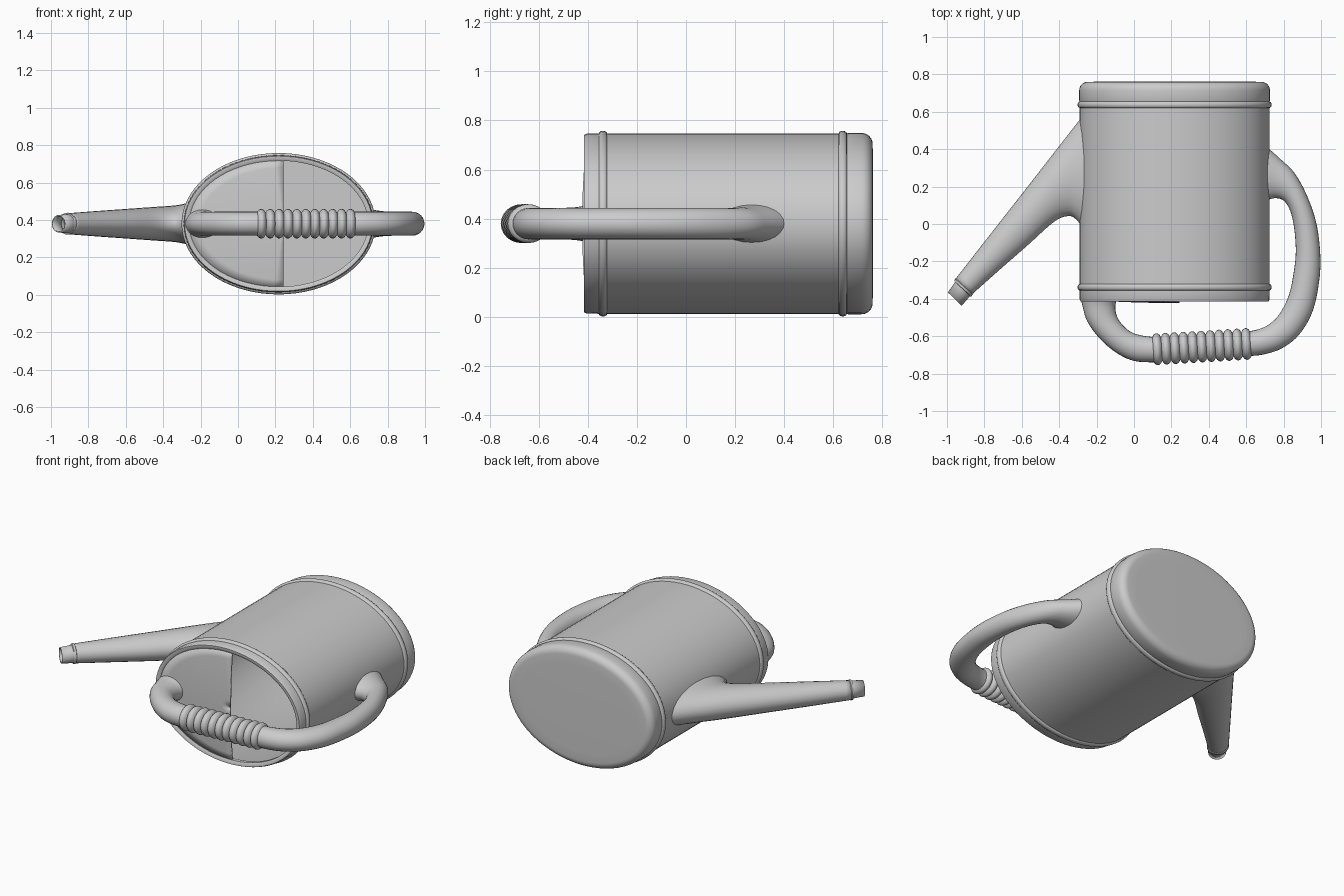
import bpy, bmesh, math
from mathutils import Vector

if "Cube" in bpy.data.objects:
    bpy.data.objects.remove(bpy.data.objects["Cube"])

CX, CZ, RX, RZ = 0.217, 0.38, 0.508, 0.367   # body centre and half sizes


def skin(name, rings, cap_start=False, cap_end=False, closed=True, thick=0.0, angle=40):
    """Bridge successive rings of points into one smooth object."""
    bm = bmesh.new()
    vs = [[bm.verts.new(p) for p in r] for r in rings]
    n = len(rings[0])
    for a, b in zip(vs, vs[1:]):
        for i in range(n if closed else n - 1):
            j = (i + 1) % n
            bm.faces.new((a[i], a[j], b[j], b[i]))
    if cap_start:
        bm.faces.new(vs[0])
    if cap_end:
        bm.faces.new(vs[-1])
    bmesh.ops.recalc_face_normals(bm, faces=bm.faces)
    me = bpy.data.meshes.new(name)
    bm.to_mesh(me)
    bm.free()
    ob = bpy.data.objects.new(name, me)
    bpy.context.collection.objects.link(ob)
    if thick:
        m = ob.modifiers.new("wall", 'SOLIDIFY')
        m.thickness = thick
    bpy.ops.object.select_all(action='DESELECT')
    ob.select_set(True)
    bpy.context.view_layer.objects.active = ob
    bpy.ops.object.shade_smooth_by_angle(angle=math.radians(angle))
    return ob


def smooth_path(st, steps=5):
    """Catmull-Rom interpolation of stations."""
    out = []
    for i in range(len(st) - 1):
        p = [st[max(0, min(len(st) - 1, i + k))] for k in (-1, 0, 1, 2)]
        for s in range(steps):
            t = s / steps
            out.append([0.5 * (2 * b + (c - a) * t + (2 * a - 5 * b + 4 * c - d) * t * t
                               + (3 * b - a - 3 * c + d) * t ** 3) for a, b, c, d in zip(*p)])
    return out + [list(st[-1])]


def loft(stations, n=24):
    """Rings from stations: outer edge x, y, inner edge x, y, half height."""
    rings = []
    for ax, ay, bx, by, h in stations:
        a, b = Vector((ax, ay, CZ)), Vector((bx, by, CZ))
        c, u = (a + b) / 2, (a - b) / 2
        rings.append([c + u * math.cos(k * math.tau / n)
                      + Vector((0, 0, h * math.sin(k * math.tau / n))) for k in range(n)])
    return rings


def oval(y, off, n=72):
    return [(CX + (RX + off) * math.cos(k * math.tau / n), y,
             CZ + (RZ + off) * math.sin(k * math.tau / n)) for k in range(n)]


# Hollow body: inside floor, inner wall, front rim, two beads, rounded base
profile = [(0.70, -0.02), (-0.36, -0.02), (-0.385, -0.03), (-0.408, -0.03), (-0.415, -0.018),
           (-0.415, -0.006), (-0.405, -0.001)]
for y0 in (-0.338, 0.638):
    profile += [(y0 + 0.017 * math.cos(a), 0.011 * math.sin(a))
                for a in [math.pi * (1 - k / 6) for k in range(7)]]
profile += [(0.66, 0.002), (0.715, 0.002)]
profile += [(0.715 + 0.045 * math.sin(a), -0.043 + 0.045 * math.cos(a))
            for a in [math.pi / 2 * k / 6 for k in range(1, 7)]]
profile += [(0.761, -0.10)]
skin("body", [oval(*p) for p in profile], True, True)

# Slightly domed plate covering the left half of the mouth
EDGE = 0.243
plate = []
for i in range(9):
    t = max(1 - i / 8, 0.002)
    plate.append([(EDGE - (EDGE - CX + RX - 0.022) * t * math.sin(math.pi * k / 32),
                   -0.405 - 0.018 * (1 - t * t),
                   CZ + (RZ - 0.024) * t * math.cos(math.pi * k / 32)) for k in range(33)])
skin("front_plate", plate, closed=False, thick=0.008)

# Spout with flared root, open at the tip
spout = [(-0.957, -0.297, -0.868, -0.378, 0.056), (-0.78, -0.07, -0.73, -0.255, 0.068),
         (-0.60, 0.16, -0.57, -0.115, 0.080), (-0.46, 0.34, -0.43, 0.010, 0.090),
         (-0.36, 0.468, -0.355, 0.042, 0.096), (-0.30, 0.545, -0.31, 0.025, 0.103),
         (-0.255, 0.60, -0.26, -0.04, 0.115)]
skin("spout", loft(smooth_path(spout)), thick=0.006)
tip = [(-0.995, -0.366, -0.921, -0.437, 0.047), (-0.954, -0.306, -0.874, -0.382, 0.051),
       (-0.950, -0.295, -0.868, -0.374, 0.052)]
skin("spout_tip", loft(tip), thick=0.007)
collar = [(-0.957, -0.309, -0.873, -0.389, 0.051), (-0.961, -0.305, -0.869, -0.387, 0.058),
          (-0.957, -0.293, -0.862, -0.376, 0.059), (-0.948, -0.289, -0.863, -0.371, 0.053)]
skin("spout_collar", loft(collar))

# Handle: front bend and long side bend
H = 0.064
front = [(-0.285, -0.395, -0.09, -0.40, 0.078), (-0.275, -0.44, -0.10, -0.44, 0.068),
         (-0.25, -0.52, -0.092, -0.49, H), (-0.19, -0.605, -0.065, -0.535, H),
         (-0.10, -0.685, -0.015, -0.578, H), (0.0, -0.732, 0.05, -0.598, H),
         (0.12, -0.740, 0.125, -0.606, H)]
skin("handle_front", loft(smooth_path(front)), True, True)
side = [(0.60, -0.707, 0.59, -0.575, H), (0.69, -0.698, 0.65, -0.567, H),
        (0.79, -0.665, 0.72, -0.538, H), (0.88, -0.595, 0.78, -0.478, H),
        (0.95, -0.48, 0.828, -0.38, H), (0.985, -0.34, 0.852, -0.27, H),
        (0.997, -0.19, 0.865, -0.15, H), (0.978, -0.01, 0.856, -0.02, H),
        (0.93, 0.14, 0.835, 0.07, H), (0.86, 0.27, 0.80, 0.125, H),
        (0.78, 0.35, 0.75, 0.138, 0.068), (0.69, 0.43, 0.70, 0.12, 0.08)]
skin("handle_side", loft(smooth_path(side)), True, True)

# Ribbed grip
ribs, per, p0, p1 = 11, 8, Vector((0.10, -0.671)), Vector((0.625, -0.640))
normal = Vector((p1.y - p0.y, p0.x - p1.x)).normalized()
grip = []
for i in range(ribs * per + 1):
    r = 0.064 + 0.021 * abs(math.sin(math.pi * i / per)) ** 0.7
    c = p0.lerp(p1, i / (ribs * per))
    a, b = c + normal * r, c - normal * r
    grip.append((a.x, a.y, b.x, b.y, r * 0.93))
skin("handle_grip", loft(grip), True, True, angle=60)
